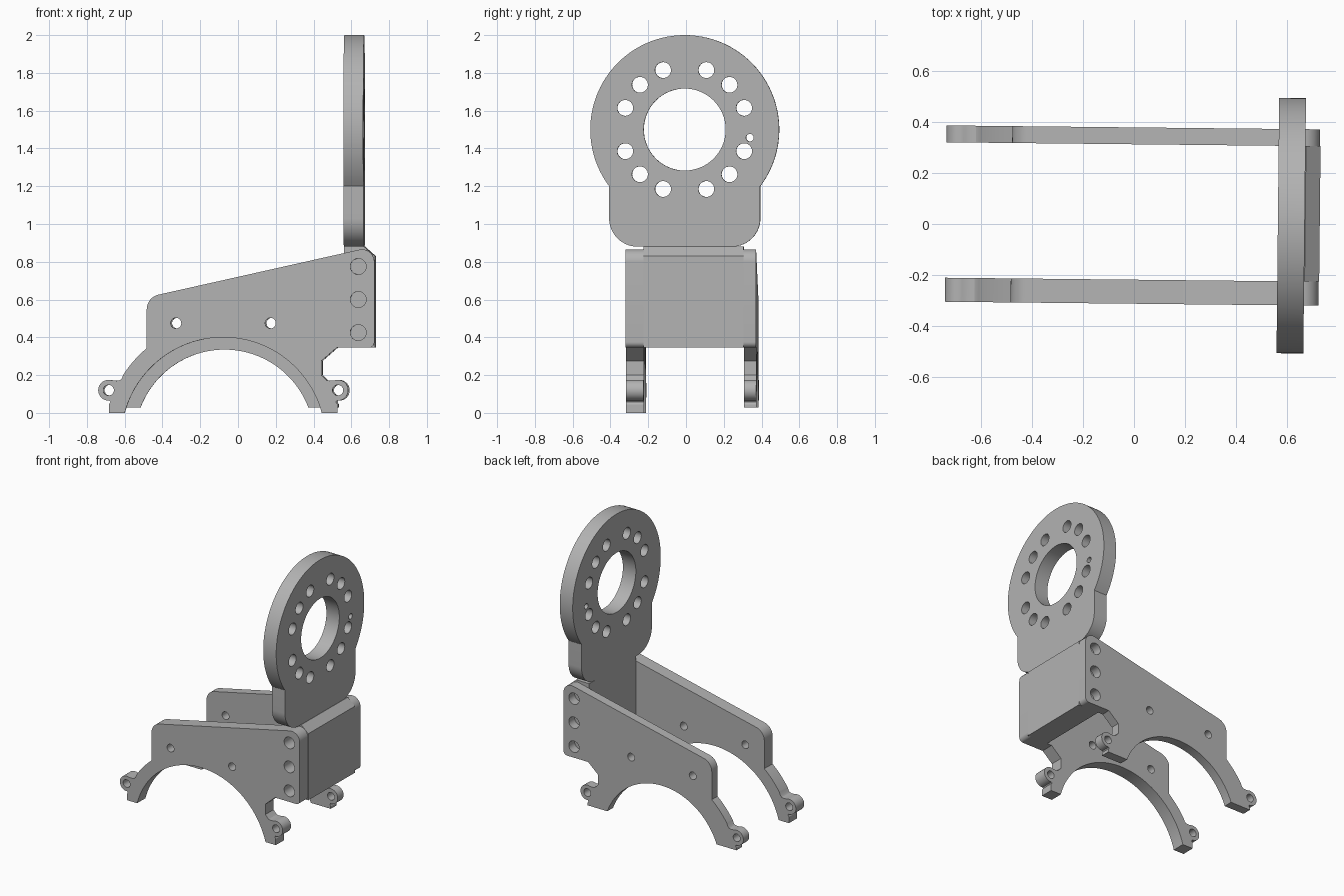
import bpy
import bmesh
from math import radians, cos, sin, asin, degrees, pi
from mathutils import Matrix, Vector

cube = bpy.data.objects.get("Cube")
if cube:
    bpy.data.objects.remove(cube, do_unlink=True)

GREY = (0.45, 0.45, 0.45, 1)
metal = bpy.data.materials.new("plain grey")
metal.use_nodes = True
metal.diffuse_color = GREY
metal.node_tree.nodes["Principled BSDF"].inputs["Base Color"].default_value = GREY

# Local sketch plane to world: XZ facing the front, or YZ facing sideways
FRONT = Matrix(((1, 0, 0), (0, 0, -1), (0, 1, 0))).to_4x4()
SIDE = Matrix(((0, 0, 1), (1, 0, 0), (0, 1, 0))).to_4x4()
SKEW = Matrix.Rotation(radians(-0.6), 4, "Z")


def arc(cx, cy, r, start, end, steps=24):
    """Points on an arc, angles in degrees."""
    angles = [radians(start + (end - start) * i / steps) for i in range(steps + 1)]
    return [(cx + r * cos(a), cy + r * sin(a)) for a in angles]


def circle(cx, cy, r, steps=32):
    return arc(cx, cy, r, 0, 360, steps)[:-1]


def fillet(before, corner, after, r, steps=8):
    """Points of a rounded corner."""
    c = Vector(corner)
    u = (Vector(before) - c).normalized()
    v = (Vector(after) - c).normalized()
    half = u.angle(v) / 2
    centre = c + (u + v).normalized() * r / sin(half)
    reach = r * cos(half) / sin(half)
    a, b = c + u * reach - centre, c + v * reach - centre
    return [tuple(centre + a.lerp(b, i / steps).normalized() * r)
            for i in range(steps + 1)]


def plate(name, loops, low, high, plane):
    """Extrude an outline with holes between two offsets."""
    curve = bpy.data.curves.new(name, "CURVE")
    curve.dimensions = "2D"
    curve.fill_mode = "BOTH"
    curve.extrude = (high - low) / 2
    for loop in loops:
        spline = curve.splines.new("POLY")
        spline.points.add(len(loop) - 1)
        for point, (x, y) in zip(spline.points, loop):
            point.co = (x, y, 0, 1)
        spline.use_cyclic_u = True
    sketch = bpy.data.objects.new(name + " sketch", curve)
    mesh = bpy.data.meshes.new_from_object(sketch)
    bpy.data.objects.remove(sketch)
    bpy.data.curves.remove(curve)
    mesh.name = name
    normal = plane.to_3x3() @ Vector((0, 0, 1))
    mesh.transform(SKEW @ Matrix.Translation(normal * (low + high) / 2) @ plane)
    bm = bmesh.new()
    bm.from_mesh(mesh)
    bmesh.ops.remove_doubles(bm, verts=bm.verts, dist=0.0001)
    bmesh.ops.recalc_face_normals(bm, faces=bm.faces)
    bm.to_mesh(mesh)
    bm.free()
    mesh.materials.clear()
    mesh.materials.append(metal)
    obj = bpy.data.objects.new(name, mesh)
    bpy.context.collection.objects.link(obj)
    bpy.ops.object.select_all(action="DESELECT")
    obj.select_set(True)
    bpy.context.view_layer.objects.active = obj
    bpy.ops.object.shade_smooth_by_angle(angle=radians(30))
    return obj


MID, ARCH_Z = -0.075, -0.14


def mirrored(points):
    return [(2 * MID - x, y) for x, y in reversed(points)]


def arm(name, arch_radius, foot, low, high):
    """Side arm with an arch, clamp ears and bolt holes."""
    a = degrees(asin((foot - ARCH_Z) / arch_radius))
    arch = arc(MID, ARCH_Z, arch_radius, 180 - a, a, 48)
    # Ear and foot on the left end, mirrored for the other end
    ear = [(-0.612, 0.182), (-0.622, 0.173), (-0.638, 0.17)]
    ear += arc(-0.682, 0.12, 0.055, 68, 275, 20)
    ear += [(-0.672, 0.058), (-0.68, 0.045), (-0.68, foot)]
    tail = [(0.445, 0.2), (0.445, 0.275), (0.525, 0.345)]
    low_corner, top_corner = (0.725, 0.345), (0.725, 0.882)
    front_corner, shoulder = (-0.48, 0.612), (-0.48, 0.343)
    outline = arch + mirrored(ear) + tail
    outline += fillet(tail[-1], low_corner, top_corner, 0.03)
    outline += fillet(low_corner, top_corner, front_corner, 0.065)
    outline += fillet(top_corner, front_corner, shoulder, 0.08)
    outline += arc(MID, ARCH_Z, 0.63, 130, 147)
    outline += ear
    holes = [circle(x, 0.475, 0.028) for x in (-0.325, 0.175)]
    holes += [circle(x, 0.12, 0.028) for x in (-0.682, 2 * MID + 0.682)]
    holes += [circle(0.64, z, 0.042) for z in (0.425, 0.6, 0.775)]
    return plate(name, [outline] + holes, low, high, FRONT)


# Side arms (offsets run towards the front)
arm("front_arm", 0.54, 0.0, 0.218, 0.312)
arm("back_arm", 0.475, 0.028, -0.378, -0.312)

# Block joining the arms
block = [(0.563, 0.345), (0.727, 0.345), (0.727, 0.83), (0.67, 0.88), (0.563, 0.88)]
plate("joining_block", [block], -0.312, 0.218, FRONT)

# Round mounting plate with a neck, a bore and a ring of holes
AXIS = 1.5
left, right = (-0.4, 0.88), (0.4, 0.88)
outline = arc(0, AXIS, 0.5, -36.87, 216.87, 72)
outline += fillet((-0.4, 1.2), left, right, 0.15, 12)
outline += fillet(left, right, (0.4, 1.2), 0.15, 12)
holes = [circle(0, AXIS, 0.217, 64), circle(0.345, 1.457, 0.02)]
for quarter in range(4):
    for step in (20, 45, 70):
        a = radians(90 * quarter + step)
        holes.append(circle(0.335 * cos(a), AXIS + 0.335 * sin(a), 0.042))
plate("mounting_plate", [outline] + holes, 0.563, 0.668, SIDE)
